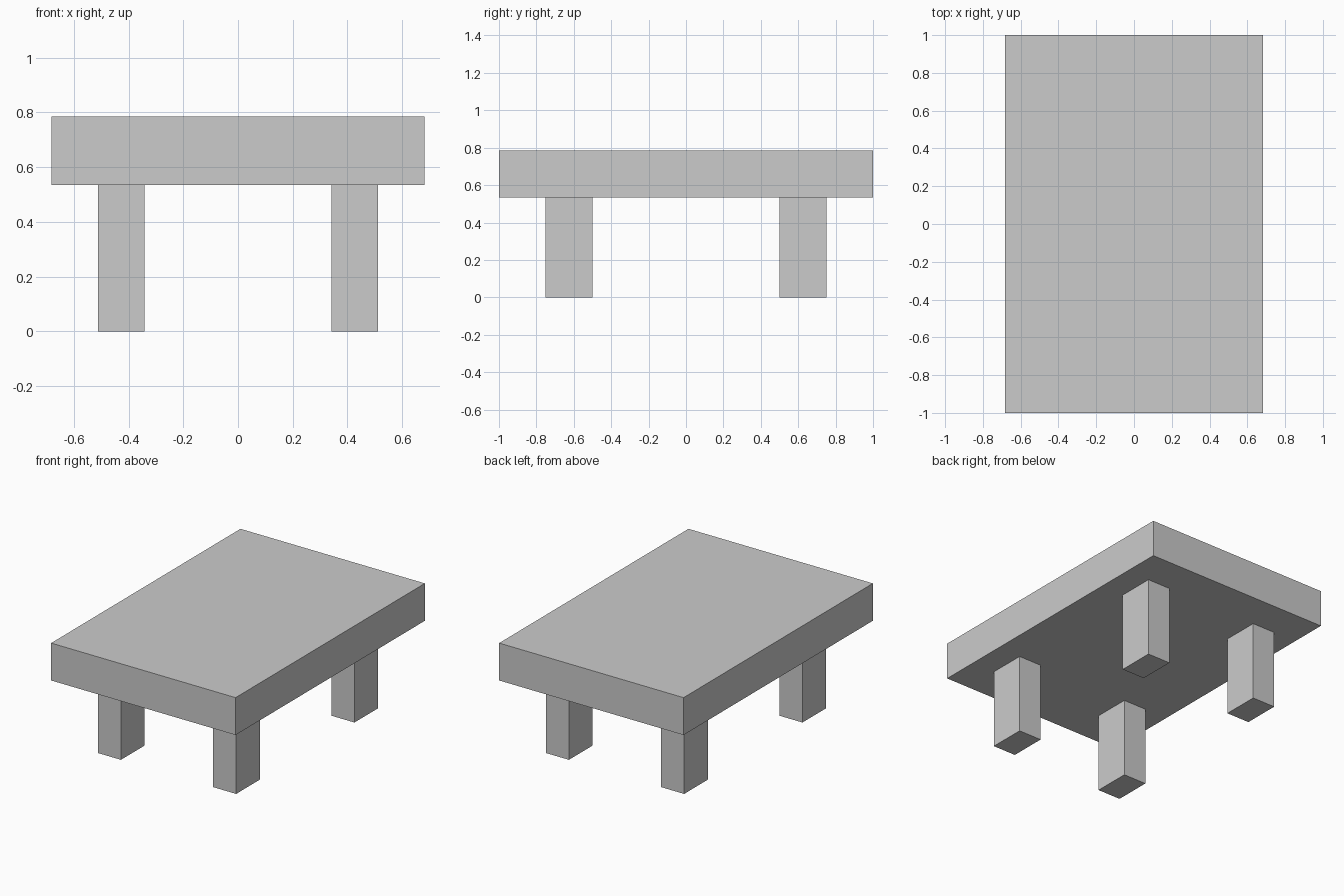
import bpy

if "Cube" in bpy.data.objects:
    bpy.data.objects.remove(bpy.data.objects["Cube"])

HALF_X, HALF_Y = 0.682, 1.0
LEG_TOP, TOP = 0.535, 0.785


def box(name, x0, x1, y0, y1, z0, z1):
    bpy.ops.mesh.primitive_cube_add(
        size=1, location=((x0 + x1) / 2, (y0 + y1) / 2, (z0 + z1) / 2))
    ob = bpy.context.object
    ob.name = name
    ob.scale = (x1 - x0, y1 - y0, z1 - z0)
    bpy.ops.object.transform_apply(location=False, rotation=False, scale=True)
    return ob


# Thick slab top
box("tabletop", -HALF_X, HALF_X, -HALF_Y, HALF_Y, LEG_TOP, TOP)

# Four inset legs, from 1/2 to 3/4 of the way out along each axis
for sy, depth in ((-1, "front"), (1, "back")):
    for sx, side in ((-1, "left"), (1, "right")):
        xs = sorted((sx * HALF_X * 0.5, sx * HALF_X * 0.75))
        ys = sorted((sy * HALF_Y * 0.5, sy * HALF_Y * 0.75))
        box(f"{depth}_{side}_leg", *xs, *ys, 0, LEG_TOP)
